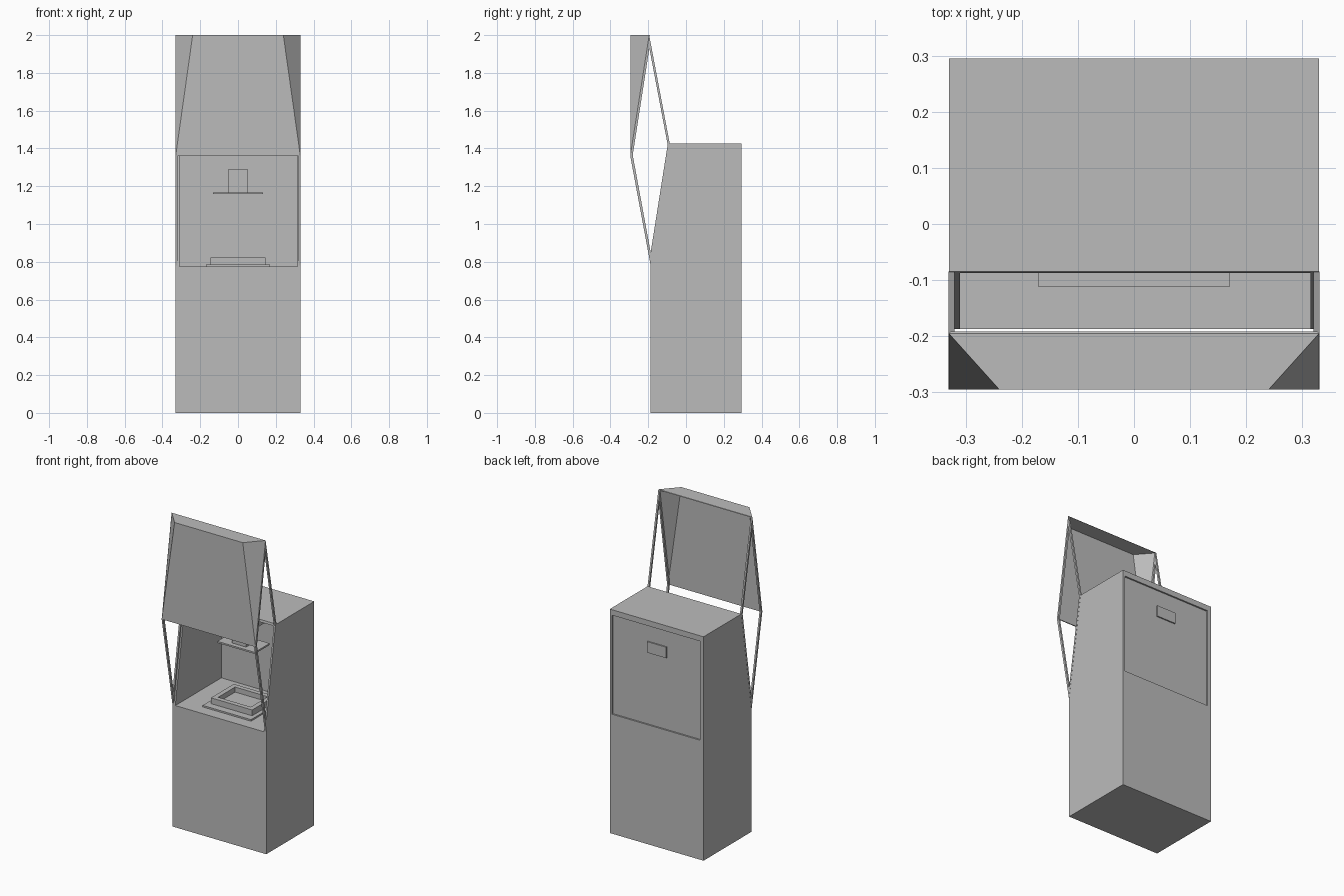
import bpy

old = bpy.data.objects.get("Cube")
if old:
    bpy.data.objects.remove(old, do_unlink=True)

grey = bpy.data.materials.new("neutral grey")
grey.use_nodes = True
grey.diffuse_color = (0.5, 0.5, 0.5, 1)
grey.node_tree.nodes["Principled BSDF"].inputs["Base Color"].default_value = (0.5, 0.5, 0.5, 1)


def make(name, verts, faces):
    mesh = bpy.data.meshes.new(name)
    mesh.from_pydata(verts, [], faces)
    mesh.materials.append(grey)
    obj = bpy.data.objects.new(name, mesh)
    bpy.context.collection.objects.link(obj)
    return obj


def prism(name, profile, x0, x1):
    """Extrude a counter-clockwise (y, z) profile from x0 to x1."""
    n = len(profile)
    verts = [(x, y, z) for x in (x0, x1) for y, z in profile]
    faces = [tuple(reversed(range(n))), tuple(range(n, 2 * n))]
    faces += [(i, (i + 1) % n, n + (i + 1) % n, n + i) for i in range(n)]
    return make(name, verts, faces)


def box(name, x, y, z):
    return prism(name, [(y[0], z[0]), (y[1], z[0]), (y[1], z[1]), (y[0], z[1])], *x)


def cut(target, cutter):
    cutter.hide_render = True
    mod = target.modifiers.new("cut", 'BOOLEAN')
    mod.operation = 'DIFFERENCE'
    mod.solver = 'EXACT'
    mod.object = cutter
    bpy.context.view_layer.objects.active = target
    bpy.ops.object.modifier_apply(modifier=mod.name)
    bpy.data.objects.remove(cutter, do_unlink=True)


# Cabinet with a sloped upper front, a deep work bay and a recessed rear panel
cabinet = prism("cabinet", [(-0.187, 0), (0.295, 0), (0.295, 1.425),
                            (-0.085, 1.425), (-0.187, 0.78)], -0.33, 0.33)
cut(cabinet, box("bay_cutter", (-0.31, 0.315), (-0.5, 0.275), (0.775, 1.41)))
cut(cabinet, box("panel_cutter", (-0.305, 0.315), (0.285, 0.4), (0.76, 1.39)))

# Rear hatch handle
box("rear_handle", (-0.065, 0.07), (0.28, 0.293), (1.217, 1.287))

# Base plate and open tray on the deck
box("tray_base", (-0.17, 0.17), (-0.112, 0.215), (0.77, 0.785))
tray = box("tray", (-0.145, 0.145), (-0.065, 0.165), (0.78, 0.822))
cut(tray, box("tray_cutter", (-0.115, 0.115), (-0.035, 0.135), (0.79, 0.9)))

# Upper press: plate, column and arm reaching the back wall
box("press_plate", (-0.132, 0.132), (-0.02, 0.13), (1.158, 1.168))
box("press_column", (-0.05, 0.05), (0.01, 0.10), (1.165, 1.29))
box("press_arm", (-0.05, 0.05), (0.10, 0.28), (1.25, 1.29))

# Raised hood: thin sheet with a tapered front, flat top and corner gussets
hood = make("hood",
            [(-0.33, -0.295, 1.36), (0.33, -0.295, 1.36), (0.24, -0.295, 2), (-0.24, -0.295, 2),
             (0.33, -0.195, 2), (-0.33, -0.195, 2)],
            [(0, 1, 2, 3), (3, 2, 4, 5), (1, 4, 2), (0, 3, 5)])
sheet = hood.modifiers.new("sheet", 'SOLIDIFY')
sheet.thickness = 0.006
sheet.offset = -1

# Diamond linkage frames on both sides
outer = [(-0.187, 0.78), (-0.085, 1.42), (-0.195, 2), (-0.295, 1.36)]
inner = [(-0.187, 0.85), (-0.097, 1.42), (-0.194, 1.93), (-0.282, 1.365)]
for side, x0, x1 in (("left", 0.32, 0.331), ("right", -0.331, -0.32)):
    verts = [(x, y, z) for x in (x0, x1) for y, z in outer + inner]
    faces = []
    for i in range(4):
        j = (i + 1) % 4
        faces += [(i, i + 4, j + 4, j), (i + 8, j + 8, j + 12, i + 12),
                  (i, j, j + 8, i + 8), (i + 4, i + 12, j + 12, j + 4)]
    make(side + "_linkage", verts, faces)
